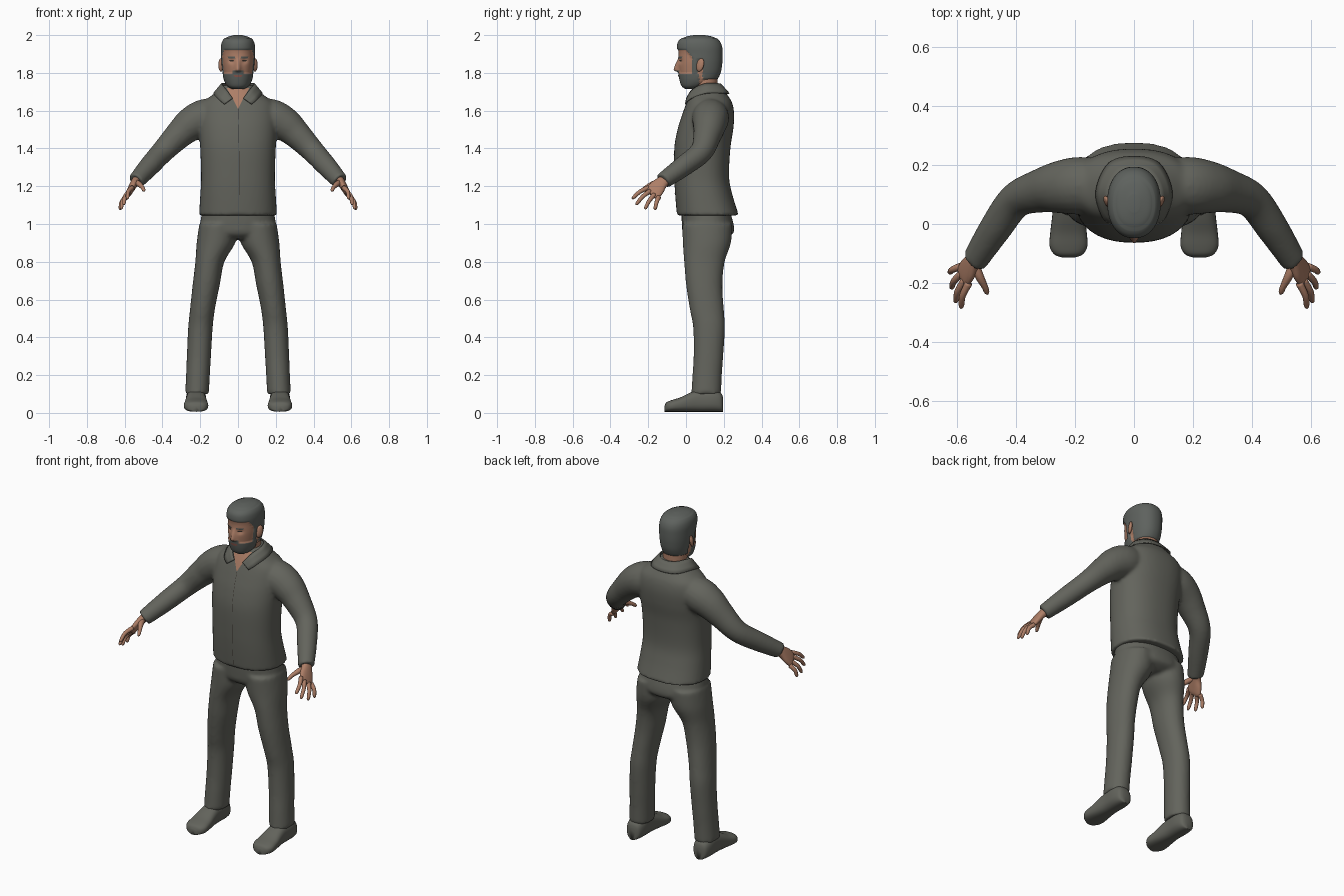
import bpy, bmesh, math
from mathutils import Vector
from mathutils.bvhtree import BVHTree

cube = bpy.data.objects.get("Cube")
if cube:
    bpy.data.objects.remove(cube, do_unlink=True)


def material(name, r, g, b):
    m = bpy.data.materials.new(name)
    m.use_nodes = True
    m.diffuse_color = (r, g, b, 1)
    bsdf = m.node_tree.nodes["Principled BSDF"]
    bsdf.inputs["Base Color"].default_value = (r, g, b, 1)
    bsdf.inputs["Roughness"].default_value = 0.8
    return m


CLOTH = material("grey cloth", .125, .127, .108)
HAIR = material("grey hair", .112, .122, .112)
SKIN = material("skin", .42, .21, .135)
LIPS = material("lips", .25, .09, .07)
DARK = material("dark brown", .035, .028, .022)


def spline(keys, sub=6):
    """Smooth curve through tuples of any length."""
    k = [Vector(a) for a in keys]
    out = []
    for i in range(len(k) - 1):
        a, b, c, d = k[max(i - 1, 0)], k[i], k[i + 1], k[min(i + 2, len(k) - 1)]
        for j in range(sub):
            t = j / sub
            out.append(b + (c - a) * (t / 2) + (a * 2 - b * 5 + c * 4 - d) * (t * t / 2)
                       + (b * 3 - a - c * 3 + d) * (t ** 3 / 2))
    return out + [k[-1]]


def loft(bm, rings, n=32, p=2.0):
    """Skin superelliptic rings given as (centre, half axis, half axis)."""
    loops = []
    for c, u, v in rings:
        loop = []
        for i in range(n):
            a = 2 * math.pi * i / n
            ca, sa = math.cos(a), math.sin(a)
            loop.append(bm.verts.new(c + u * math.copysign(abs(ca) ** (2 / p), ca)
                                     + v * math.copysign(abs(sa) ** (2 / p), sa)))
        loops.append(loop)
    for a, b in zip(loops, loops[1:]):
        for i in range(n):
            j = (i + 1) % n
            bm.faces.new((a[i], a[j], b[j], b[i]))
    bm.faces.new(loops[0])
    bm.faces.new(loops[-1])


def upright(keys, sub=6):
    """Horizontal rings from (z, centre x, half width, front y, back y)."""
    return [(Vector((x, (f + b) / 2, z)), Vector((w, 0, 0)), Vector((0, (b - f) / 2, 0)))
            for z, x, w, f, b in spline(keys, sub)]


def tube(bm, keys, sub=6, n=20):
    """Round limb through (x, y, z, radius)."""
    pts = spline(keys, sub)
    rings = []
    for i, q in enumerate(pts):
        t = (pts[min(i + 1, len(pts) - 1)] - pts[max(i - 1, 0)]).to_3d()
        u = t.cross(Vector((0, 0, 1))).normalized()
        rings.append((q.to_3d(), u * q[3], u.cross(t).normalized() * q[3]))
    loft(bm, rings, n)


def finish(bm, name, *mats, smooth=True):
    bmesh.ops.recalc_face_normals(bm, faces=bm.faces)
    me = bpy.data.meshes.new(name)
    bm.to_mesh(me)
    bm.free()
    for m in mats:
        me.materials.append(m)
    for f in me.polygons:
        f.use_smooth = smooth
    ob = bpy.data.objects.new(name, me)
    bpy.context.scene.collection.objects.link(ob)
    return ob


def fuse(ob, voxel, repeat):
    """Merge overlapping volumes into one soft skin."""
    r = ob.modifiers.new("fuse", "REMESH")
    r.mode, r.voxel_size, r.use_smooth_shade = "VOXEL", voxel, True
    s = ob.modifiers.new("soften", "SMOOTH")
    s.factor, s.iterations = 0.5, repeat


# Jacket: body and both sleeves
bm = bmesh.new()
loft(bm, upright([(1.045, 0, .207, -.048, .28), (1.15, 0, .2, -.057, .247),
                  (1.25, 0, .195, -.062, .228), (1.4, 0, .2, -.062, .235),
                  (1.5, 0, .206, -.045, .25), (1.58, 0, .206, -.02, .255),
                  (1.64, 0, .19, .002, .245), (1.68, 0, .14, .018, .222),
                  (1.71, 0, .1, .032, .2), (1.735, 0, .08, .042, .185)]), 48, 2.3)
for s in (1, -1):
    tube(bm, [(s * .08, .13, 1.585, .085), (s * .18, .13, 1.562, .098),
              (s * .25, .125, 1.527, .09), (s * .315, .113, 1.47, .075),
              (s * .4, .08, 1.382, .061), (s * .47, -.015, 1.305, .055),
              (s * .53, -.108, 1.238, .046), (s * .54, -.122, 1.227, .045)])
jacket = finish(bm, "jacket", CLOTH)
fuse(jacket, .01, 5)

# Trousers: hips and both legs
bm = bmesh.new()
loft(bm, upright([(1.09, 0, .185, -.025, .225), (1.0, 0, .2, -.022, .252),
                  (.95, 0, .185, -.015, .25), (.92, 0, .1, .02, .2)]), 40, 2.2)
for s in (1, -1):
    loft(bm, upright([(1.0, s * .105, .1, -.02, .245), (.9, s * .117, .102, -.017, .238),
                      (.8, s * .149, .077, -.01, .205), (.68, s * .168, .072, 0, .193),
                      (.55, s * .188, .066, .02, .2), (.45, s * .199, .065, .038, .206),
                      (.3, s * .207, .064, .04, .197), (.2, s * .212, .063, .034, .19),
                      (.1, s * .217, .063, .028, .186)]), 28, 2.1)
fuse(finish(bm, "trousers", CLOTH), .01, 5)

for s, side in ((1, "left"), (-1, "right")):
    # Shoe, lofted from heel to toe
    bm = bmesh.new()
    loft(bm, [(Vector((s * .222, y, .006 + h / 2)), Vector((w, 0, 0)), Vector((0, 0, h / 2)))
              for y, w, h in spline([(.197, .02, .07), (.185, .042, .1), (.14, .053, .122),
                                     (.07, .052, .118), (.02, .056, .1), (-.03, .062, .076),
                                     (-.075, .064, .062), (-.103, .048, .05),
                                     (-.114, .02, .03)], 4)], 28, 2.6)
    finish(bm, side + "_shoe", CLOTH)

    # Hand: flattened palm, four fingers and a thumb
    bm = bmesh.new()
    across = Vector((-s * .03, -.065, .055)).normalized()
    reach = Vector((s * .05, -.07, -.07)).normalized()
    normal = across.cross(reach).normalized()
    loft(bm, [(Vector((s * x, y, z)), across * w, normal * t) for x, y, z, w, t in spline(
        [(.525, -.095, 1.245, .032, .025), (.545, -.125, 1.222, .033, .022),
         (.562, -.152, 1.193, .044, .019), (.576, -.174, 1.167, .045, .015),
         (.583, -.184, 1.155, .036, .009)], 4)], 24, 2.3)
    for knuckle, tip in (((.56, -.2, 1.192), (.588, -.286, 1.135)),
                         ((.574, -.19, 1.174), (.607, -.266, 1.103)),
                         ((.585, -.168, 1.155), (.621, -.218, 1.08)),
                         ((.59, -.145, 1.142), (.627, -.165, 1.077))):
        a, b = Vector(knuckle), Vector(tip)
        bend = Vector((.007, 0, .008))
        path = [(a, .013), (a.lerp(b, .5) + bend, .011), (a.lerp(b, .9), .009), (b, .003)]
        tube(bm, [(s * q.x, q.y, q.z, r) for q, r in path], 4, 12)
    tube(bm, [(s * .54, -.135, 1.22, .016), (s * .525, -.175, 1.212, .015),
              (s * .507, -.21, 1.195, .011), (s * .499, -.23, 1.18, .009),
              (s * .496, -.238, 1.174, .003)], 4, 12)
    finish(bm, side + "_hand", SKIN)

    # Ear
    bm = bmesh.new()
    bmesh.ops.create_uvsphere(bm, u_segments=16, v_segments=10, radius=1)
    for v in bm.verts:
        x, y, z = v.co
        v.co = (s * (.09 + .012 * x + .008 * y), .075 + .02 * y + .006 * z, 1.842 + .035 * z)
    finish(bm, side + "_ear", SKIN)

# Neck
bm = bmesh.new()
loft(bm, upright([(1.6, 0, .07, .04, .175), (1.7, 0, .067, .04, .168),
                  (1.8, 0, .066, .03, .168)]), 32)
finish(bm, "neck", SKIN)


def head_zone(x, y, z):
    """0 skin, 1 hair and beard."""
    hairline = 1.922 - .05 * min(max(y / .04, 0), 1)
    scalp = z > hairline or (y > .088 and z > 1.765)
    sideburn = .034 < y < .062 and z > 1.76
    beard = y < .07 and z < (1.812 if abs(x) < .028 else 1.797)
    return int(scalp or sideburn or beard)


# Head: nose and eye sockets pushed into the loft, hair slightly raised
bm = bmesh.new()
loft(bm, upright([(1.715, 0, .03, 0, .06), (1.73, 0, .052, -.018, .1),
                  (1.76, 0, .069, -.029, .155), (1.8, 0, .077, -.036, .178),
                  (1.85, 0, .083, -.041, .187), (1.9, 0, .085, -.039, .189),
                  (1.94, 0, .085, -.043, .186), (1.97, 0, .077, -.034, .172),
                  (1.99, 0, .057, -.005, .145), (2.0, 0, .02, .04, .1)], 8), 96, 2.2)
for v in bm.verts:
    x, y, z = v.co
    if head_zone(x, y, z) and z < 1.985:
        out = Vector((x, y - .08, 0)).normalized() * .005
        v.co += out
    if y < .03:
        ridge = min(max((1.878 - z) / .058, 0), 1) * min(max((z - 1.803) / .012, 0), 1)
        v.co.y -= .027 * ridge * math.exp(-(x / (.01 + .006 * ridge)) ** 2)
        v.co.y += .009 * math.exp(-((abs(x) - .034) / .016) ** 2 - ((z - 1.864) / .013) ** 2)
for f in bm.faces:
    f.material_index = head_zone(*f.calc_center_median())
head = finish(bm, "head", SKIN, HAIR)

bpy.context.view_layer.update()
deps = bpy.context.evaluated_depsgraph_get()
jacket_tree = BVHTree.FromObject(jacket, deps)
head_tree = BVHTree.FromObject(head, deps)


def on_front(tree, x, z, lift):
    hit = tree.ray_cast(Vector((x, -1, z)), Vector((0, 1, 0)))[0]
    return Vector((x, (hit.y if hit else .06) - lift, z))


def sheet(bm, rows):
    grid = [[bm.verts.new(q) for q in row] for row in rows]
    for a, b in zip(grid, grid[1:]):
        for i in range(len(a) - 1):
            bm.faces.new((a[i], a[i + 1], b[i + 1], b[i]))


def decal(name, tree, mat, spans, lift=.003, sides=(1,), cols=8, sub=5):
    """Thin patch hugging the front, from (z, x start, x end) spans."""
    bm = bmesh.new()
    for s in sides:
        sheet(bm, [[on_front(tree, s * (a + (b - a) * i / cols), z, lift)
                    for i in range(cols + 1)] for z, a, b in spline(spans, sub)])
    ob = finish(bm, name, mat)
    # Face every patch forward
    if ob.data.polygons[0].normal.y > 0:
        ob.data.flip_normals()


# Open neck, front closure and face details
decal("open_neck", jacket_tree, SKIN, [(1.612, -.002, .002), (1.66, -.026, .026), (1.72, -.06, .06)])
decal("front_closure", jacket_tree, DARK, [(1.055, .004, .006), (1.35, .005, .007),
                                           (1.612, 0, .002)], .002, cols=1, sub=12)
both = (1, -1)
decal("eyebrows", head_tree, HAIR, [(1.877, .014, .05), (1.886, .017, .056)], sides=both)
decal("eyes", head_tree, DARK, [(1.861, .026, .04), (1.865, .021, .047), (1.869, .027, .042)],
      .002, sides=both)
decal("mouth", head_tree, LIPS, [(1.777, -.012, .012), (1.784, -.023, .023), (1.79, -.016, .016)])

# Folded collar: strip of (top edge, bottom edge) pairs running round the neck
half = [(*on_front(jacket_tree, .028, 1.665, .009), *on_front(jacket_tree, .072, 1.634, .008)),
        (*on_front(jacket_tree, .062, 1.712, .012), *on_front(jacket_tree, .105, 1.662, .008)),
        (.086, .1, 1.742, .128, .11, 1.692),
        (.055, .165, 1.743, .085, .205, 1.692),
        (0, .184, 1.74, 0, .228, 1.69)]
mirrored = [(-a, b, c, -d, e, f) for a, b, c, d, e, f in half[-2::-1]]
bm = bmesh.new()
sheet(bm, [[Vector(q[:3]).lerp(Vector(q[3:]), t / 3) for t in range(4)]
           for q in spline(half + mirrored, 5)])
collar = finish(bm, "collar", CLOTH)
thick = collar.modifiers.new("thickness", "SOLIDIFY")
thick.thickness, thick.offset = .007, 0
